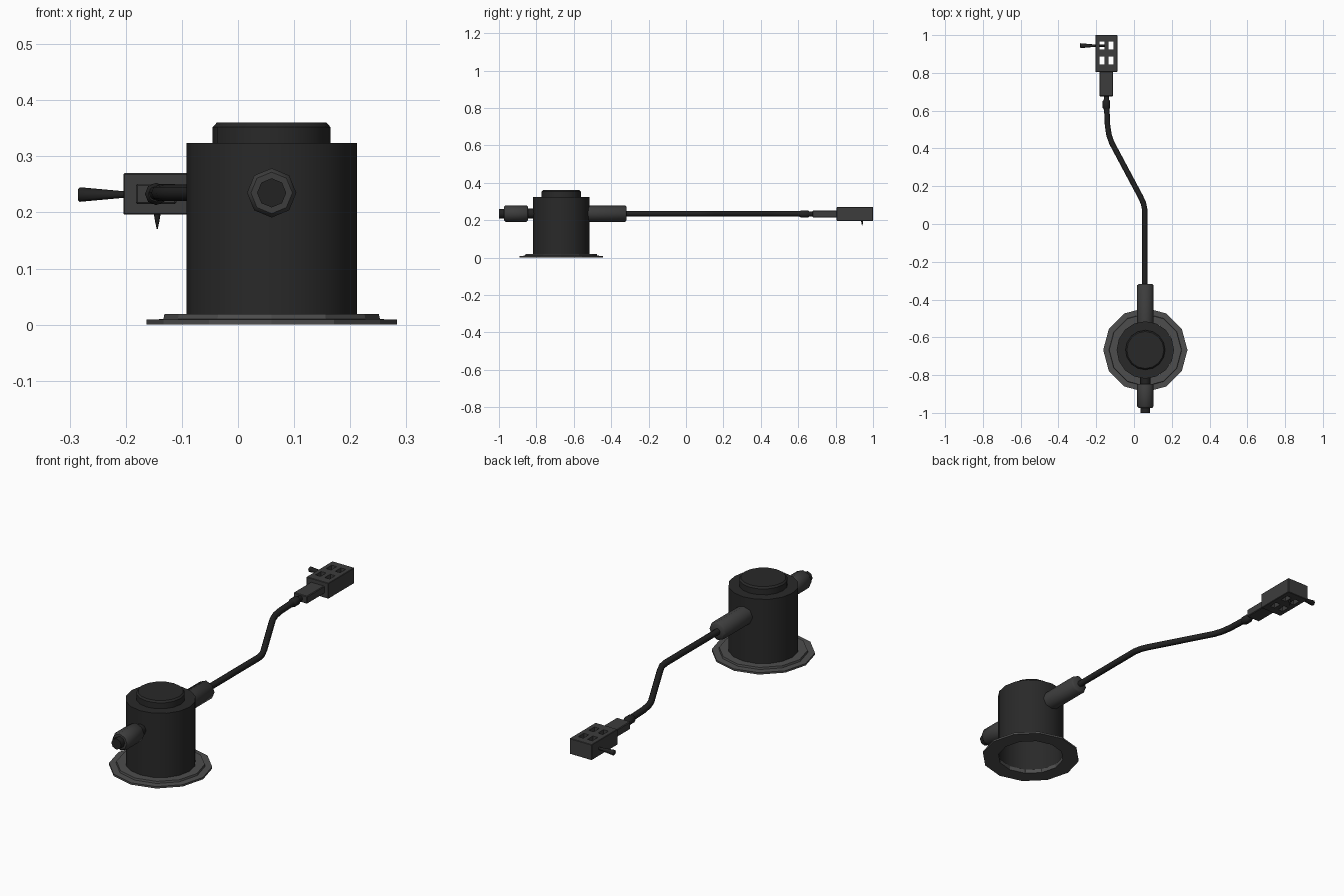
import bpy, bmesh, math
from mathutils import Vector, Matrix

if "Cube" in bpy.data.objects:
    bpy.data.objects.remove(bpy.data.objects["Cube"])


def material(name, v):
    m = bpy.data.materials.new(name)
    m.diffuse_color = (v, v, v, 1)
    m.use_nodes = True
    m.node_tree.nodes["Principled BSDF"].inputs["Base Color"].default_value = m.diffuse_color
    return m


BODY = material("charcoal", 0.022)
GREY = material("dark grey", 0.046)
FLANGE = material("mid grey", 0.075)
CABLE = material("black rubber", 0.016)

CX, CY, CZ = 0.06, -0.667, 0.235     # housing axis and cable height
HX = -0.146                          # plug axis


def finish(bm, name, mat, smooth=None):
    bmesh.ops.recalc_face_normals(bm, faces=bm.faces)
    me = bpy.data.meshes.new(name)
    bm.to_mesh(me)
    bm.free()
    ob = bpy.data.objects.new(name, me)
    bpy.context.collection.objects.link(ob)
    me.materials.append(mat)
    if smooth:
        bpy.ops.object.select_all(action='DESELECT')
        bpy.context.view_layer.objects.active = ob
        ob.select_set(True)
        bpy.ops.object.shade_smooth_by_angle(angle=math.radians(smooth))
    return ob


def lathe(name, profile, origin, axis, sides, mat, caps=(True, True), closed=False, smooth=None):
    """Revolve (radius, distance) points around an axis."""
    bm = bmesh.new()
    rot = Vector((0, 0, 1)).rotation_difference(Vector(axis)).to_matrix()
    rings = []
    for r, h in profile:
        ring = []
        for i in range(sides):
            a = 2 * math.pi * i / sides
            p = rot @ Vector((r * math.cos(a), r * math.sin(a), h))
            ring.append(bm.verts.new(p + Vector(origin)))
        rings.append(ring)
    pairs = list(zip(rings, rings[1:]))
    if closed:
        pairs.append((rings[-1], rings[0]))
    for a, b in pairs:
        for i in range(sides):
            j = (i + 1) % sides
            bm.faces.new((a[i], a[j], b[j], b[i]))
    if not closed:
        if caps[0]:
            bm.faces.new(rings[0])
        if caps[1]:
            bm.faces.new(rings[-1])
    return finish(bm, name, mat, smooth)


def box(name, lo, hi, mat, bevel=0.0):
    bm = bmesh.new()
    lo, hi = Vector(lo), Vector(hi)
    bmesh.ops.create_cube(bm, size=1, matrix=Matrix.Translation((lo + hi) / 2)
                          @ Matrix.Diagonal((*(hi - lo), 1)))
    if bevel:
        bmesh.ops.bevel(bm, geom=bm.edges[:], offset=bevel, segments=1, affect='EDGES')
    return finish(bm, name, mat)


# Housing: open-bottomed drum with a stepped lid
lathe("housing", [(0.152, 0.004), (0.152, 0.324), (0.10, 0.324)],
      (CX, CY, 0), (0, 0, 1), 16, BODY, caps=(False, True), smooth=40)
lathe("lid", [(0.105, 0.318), (0.105, 0.352), (0.098, 0.36)],
      (CX, CY, 0), (0, 0, 1), 16, BODY, smooth=40)

# Base flange: low-poly stepped ring
lathe("base_flange", [(0.15, 0), (0.223, 0), (0.223, 0.009), (0.193, 0.010),
                      (0.191, 0.019), (0.15, 0.019)],
      (CX, CY, 0), (0, 0, 1), 12, FLANGE, closed=True)

# Front fitting with stub and tip
lathe("front_stub", [(0.027, -0.86), (0.027, -0.79)], (CX, 0, CZ), (0, 1, 0), 8, CABLE, smooth=50)
lathe("front_fitting", [(0.037, -0.973), (0.044, -0.965), (0.044, -0.852), (0.038, -0.846)],
      (CX, 0, CZ), (0, 1, 0), 8, GREY, smooth=50)
lathe("front_tip", [(0.026, -1.0), (0.026, -0.96)], (CX, 0, CZ), (0, 1, 0), 8, CABLE, smooth=50)

# Rear cable sleeve
lathe("rear_sleeve", [(0.044, -0.54), (0.044, -0.325), (0.036, -0.318)],
      (CX, 0, CZ), (0, 1, 0), 8, GREY, smooth=50)

# Cable with two bends
crv = bpy.data.curves.new("cable", 'CURVE')
crv.dimensions = '3D'
crv.bevel_depth = 0.0145
crv.bevel_resolution = 2
crv.use_fill_caps = True
path = [(0.057, -0.34), (0.057, 0.075), (0.05, 0.11), (0.034, 0.145), (-0.118, 0.43),
        (-0.132, 0.47), (-0.14, 0.52), (-0.145, 0.63)]
sp = crv.splines.new('POLY')
sp.points.add(len(path) - 1)
for pt, (x, y) in zip(sp.points, path):
    pt.co = (x, y, CZ, 1)
sp.use_smooth = True
cable = bpy.data.objects.new("cable", crv)
bpy.context.collection.objects.link(cable)
crv.materials.append(CABLE)

# Plug collar and neck
lathe("plug_collar", [(0.014, 0.607), (0.02, 0.615), (0.02, 0.65), (0.013, 0.66), (0.013, 0.69)],
      (HX, 0, 0.233), (0, 1, 0), 8, CABLE, smooth=50)
box("plug_neck", (-0.182, 0.676, 0.215), (-0.11, 0.815, 0.251), GREY, 0.003)

# Plug head with four through slots
head = box("plug_head", (-0.204, 0.805, 0.196), (-0.088, 1.0, 0.27), GREY, 0.002)
cutters = []
for x in (-0.170, -0.122):
    for y in (0.865, 0.944):
        cut = box("slot_cutter", (x - 0.013, y - 0.021, 0.1), (x + 0.013, y + 0.021, 0.4), GREY)
        cut.hide_render = True
        mod = head.modifiers.new("slot", 'BOOLEAN')
        mod.operation = 'DIFFERENCE'
        mod.solver = 'EXACT'
        mod.object = cut
        cutters.append(cut)
bpy.context.view_layer.objects.active = head
for mod in head.modifiers[:]:
    bpy.ops.object.modifier_apply(modifier=mod.name)
for cut in cutters:
    bpy.data.objects.remove(cut)

# Side lever, flared at the outer end, and small locating pin below
lathe("side_lever", [(0.006, -0.15), (0.006, -0.205), (0.013, -0.282), (0.010, -0.285)],
      (0, 0.944, 0.232), (1, 0, 0), 8, CABLE, smooth=50)
lathe("bottom_pin", [(0.0065, 0.2), (0.004, 0.185), (0.001, 0.171)],
      (-0.144, 0.942, 0), (0, 0, 1), 8, CABLE, smooth=50)
